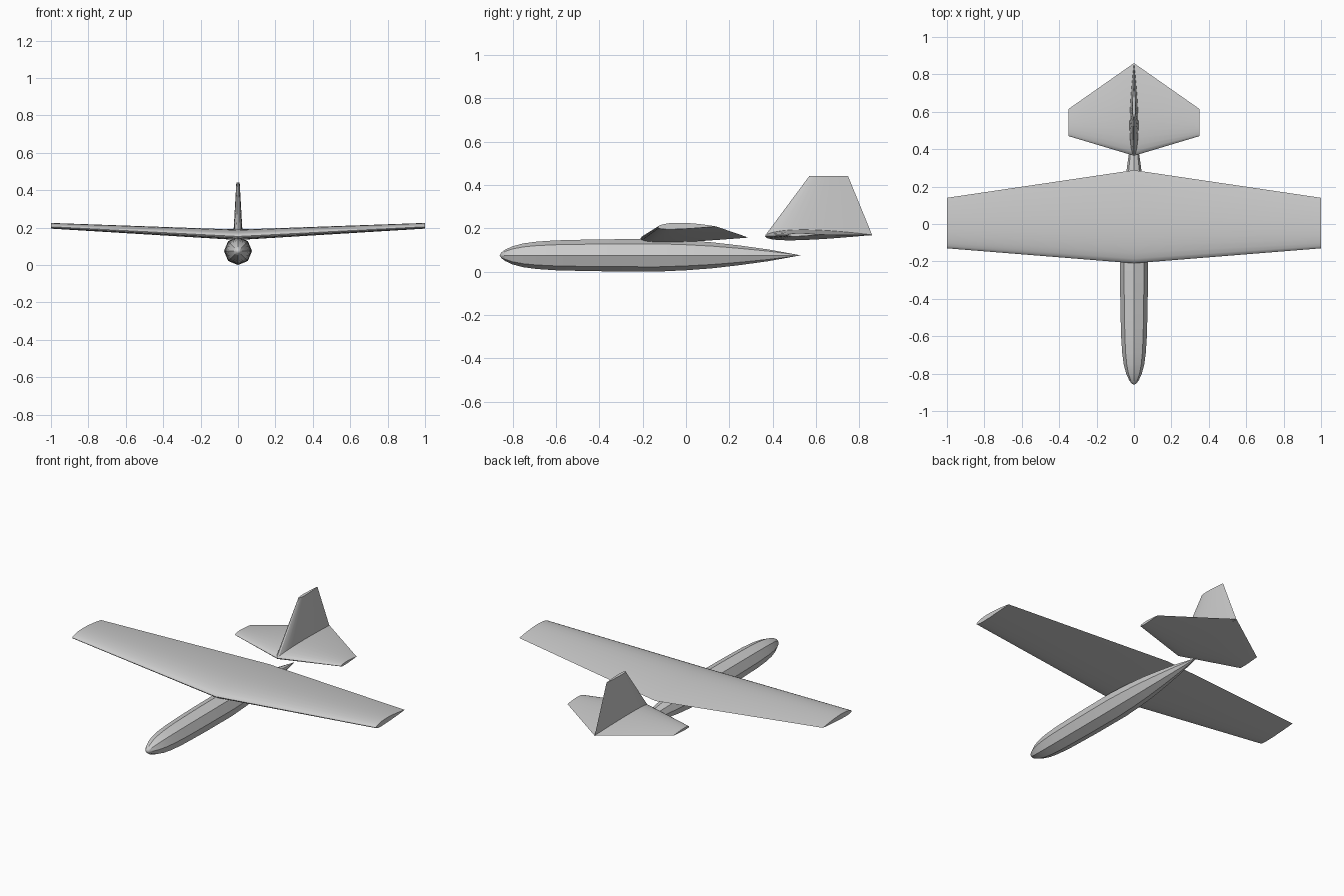
import bpy, bmesh, math
from mathutils import Vector

if "Cube" in bpy.data.objects:
    bpy.data.objects.remove(bpy.data.objects["Cube"])


def loft(name, sections):
    """Skin a list of closed point loops and cap both ends."""
    bm = bmesh.new()
    loops = [[bm.verts.new(p) for p in s] for s in sections]
    n = len(loops[0])
    for a, b in zip(loops, loops[1:]):
        for i in range(n):
            j = (i + 1) % n
            bm.faces.new((a[i], a[j], b[j], b[i]))
    bm.faces.new(loops[0])
    bm.faces.new(loops[-1])
    bmesh.ops.remove_doubles(bm, verts=bm.verts, dist=1e-5)
    bmesh.ops.recalc_face_normals(bm, faces=bm.faces)
    me = bpy.data.meshes.new(name)
    bm.to_mesh(me)
    bm.free()
    me.shade_smooth()
    me.set_sharp_from_angle(angle=math.radians(30))
    ob = bpy.data.objects.new(name, me)
    bpy.context.collection.objects.link(ob)
    return ob


def airfoil(thick, camber, steps=14):
    """Unit-chord wing profile: (along chord, height), trailing edge first."""
    def half(c):
        t = 5 * thick * (0.2969 * math.sqrt(c) - 0.126 * c - 0.3516 * c**2
                         + 0.2843 * c**3 - 0.1036 * c**4)
        p = 0.4
        m = (camber / p**2 * (2 * p * c - c * c) if c < p else
             camber / (1 - p)**2 * (1 - 2 * p + 2 * p * c - c * c))
        return m, t
    cs = [(1 - math.cos(math.pi * i / steps)) / 2 for i in range(steps + 1)]
    upper = [(c, sum(half(c))) for c in reversed(cs)]
    lower = [(c, half(c)[0] - half(c)[1]) for c in cs[1:-1]]
    return upper + lower


def flat_section(profile, x, y0, y1, z0, z1):
    """Wing section at x, from leading edge (y0, z0) to trailing edge (y1, z1)."""
    ch = y1 - y0
    return [Vector((x, y0 + c * ch, z0 + c * (z1 - z0) + h * ch)) for c, h in profile]


def upright_section(profile, z, y0, y1):
    ch = y1 - y0
    return [Vector((h * ch, y0 + c * ch, z)) for c, h in profile]


# Fuselage: eight-sided tapering pod (y, radius)
pod = [(-0.86, 0), (-0.852, 0.013), (-0.835, 0.026), (-0.80, 0.042), (-0.75, 0.055),
       (-0.69, 0.063), (-0.60, 0.069), (-0.48, 0.072), (-0.36, 0.074), (-0.13, 0.075),
       (0.0, 0.069), (0.12, 0.060), (0.25, 0.045), (0.38, 0.027), (0.53, 0)]
loft("fuselage", [[Vector((r * math.cos(k * math.pi / 4), y,
                           0.075 + r * math.sin(k * math.pi / 4))) for k in range(8)]
                  for y, r in pod])

# Main wing with slight dihedral
cambered = airfoil(0.11, 0.017)
loft("main_wing", [flat_section(cambered, -1, -0.13, 0.14, 0.205, 0.208),
                   flat_section(cambered, 0, -0.21, 0.288, 0.153, 0.157),
                   flat_section(cambered, 1, -0.13, 0.14, 0.205, 0.208)])

# Tailplane
tail = airfoil(0.10, 0.01)
loft("tailplane", [flat_section(tail, -0.35, 0.47, 0.615, 0.168, 0.170),
                   flat_section(tail, 0, 0.365, 0.86, 0.163, 0.169),
                   flat_section(tail, 0.35, 0.47, 0.615, 0.168, 0.170)])

# Vertical fin
sym = airfoil(0.10, 0)
loft("tail_fin", [upright_section(sym, 0.166, 0.365, 0.86),
                  upright_section(sym, 0.442, 0.57, 0.747)])
